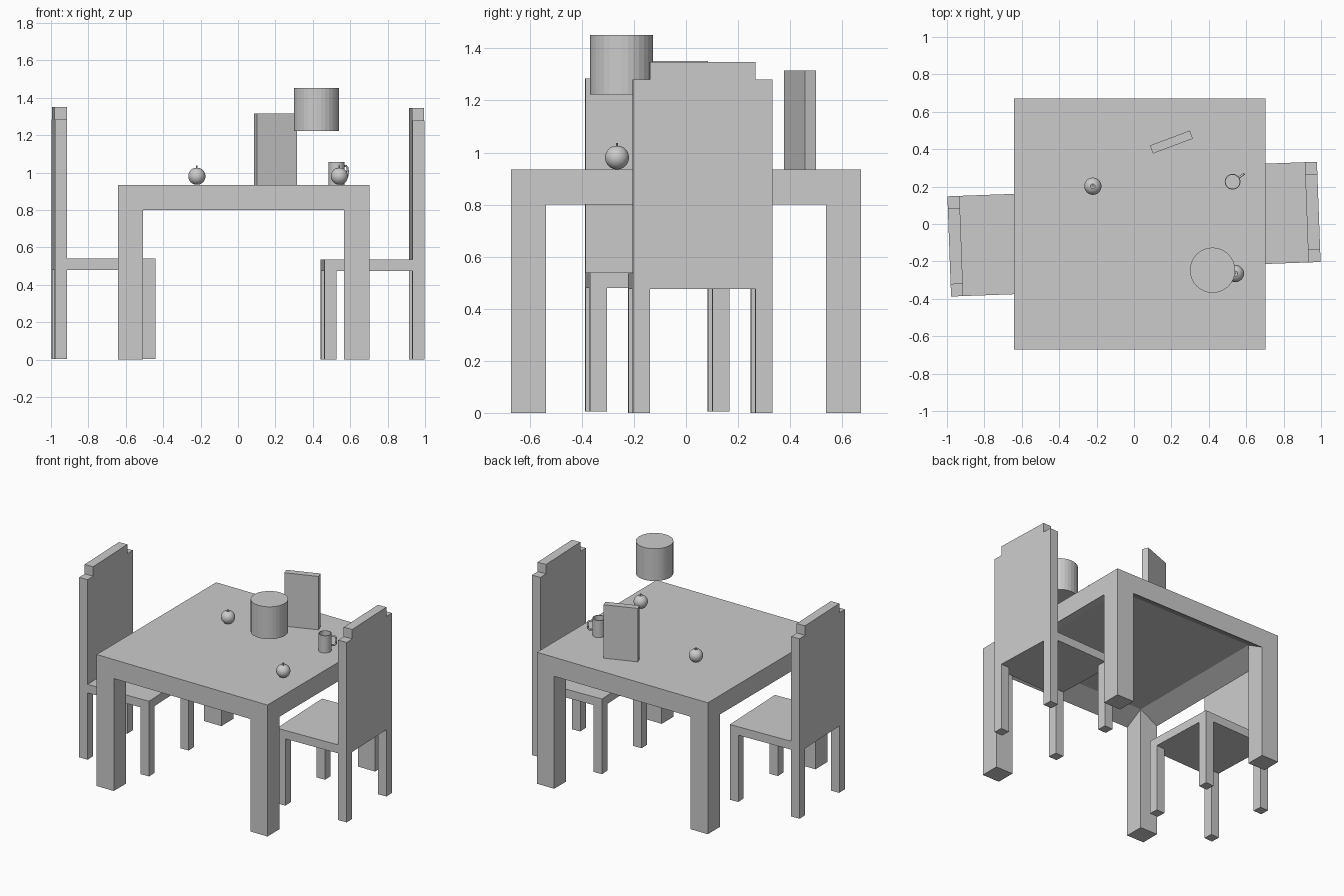
import bpy, math
from mathutils import Matrix, Vector

if "Cube" in bpy.data.objects:
    bpy.data.objects.remove(bpy.data.objects["Cube"])

grey = bpy.data.materials.new("plain grey")
grey.diffuse_color = (0.6, 0.6, 0.6, 1)
grey.use_nodes = True
grey.node_tree.nodes["Principled BSDF"].inputs["Base Color"].default_value = grey.diffuse_color


def make(name, verts, faces, matrix=None, smooth=False):
    me = bpy.data.meshes.new(name)
    me.from_pydata(verts, [], faces)
    if matrix:
        me.transform(matrix)
    me.materials.append(grey)
    ob = bpy.data.objects.new(name, me)
    bpy.context.collection.objects.link(ob)
    if smooth:
        bpy.ops.object.select_all(action='DESELECT')
        ob.select_set(True)
        bpy.context.view_layer.objects.active = ob
        bpy.ops.object.shade_smooth_by_angle(angle=math.radians(40))
    return ob


def skin(name, rings, matrix=None, smooth=False):
    """Join equal-sized closed rings into a capped solid."""
    n = len(rings[0])
    verts = [p for r in rings for p in r]
    faces = [(k * n + i, k * n + (i + 1) % n, (k + 1) * n + (i + 1) % n, (k + 1) * n + i)
             for k in range(len(rings) - 1) for i in range(n)]
    faces += [tuple(reversed(range(n))), tuple(range(len(verts) - n, len(verts)))]
    return make(name, verts, faces, matrix, smooth)


def rect(x0, x1, y0, y1, z):
    return [(x0, y0, z), (x1, y0, z), (x1, y1, z), (x0, y1, z)]


def box(name, x0, x1, y0, y1, z0, z1, matrix=None):
    return skin(name, [rect(x0, x1, y0, y1, z0), rect(x0, x1, y0, y1, z1)], matrix)


def lathe(name, profile, n, matrix, smooth=True):
    rings = [[(r * math.cos(2 * math.pi * i / n), r * math.sin(2 * math.pi * i / n), z)
              for i in range(n)] for r, z in profile]
    return skin(name, rings, matrix, smooth)


def place(x, y, z, deg=0):
    return Matrix.Translation((x, y, z)) @ Matrix.Rotation(math.radians(deg), 4, 'Z')


# Table: slab with a hollow underside that slopes in from the edge, four legs
T, L = 0.672, 0.135
table = place(0.03, 0, 0)
i = T - L
skin("table_top", [rect(-i, i, -i, i, 0.875), rect(-T, T, -T, T, 0.80),
                   rect(-T, T, -T, T, 0.935)], table)
for sx, nx in ((-1, "left"), (1, "right")):
    for sy, ny in ((-1, "front"), (1, "back")):
        xs, ys = sorted((sx * i, sx * T)), sorted((sy * i, sy * T))
        box(f"table_{ny}_{nx}_leg", *xs, *ys, 0, 0.875, table)


# Chair: faces +x locally, with a stepped backrest
def chair(name, matrix):
    h, t = 0.268, 0.065
    box(name + "_seat", -h + t, h, -h, h, 0.475, 0.535, matrix)
    for s, side in ((-1, "right"), (1, "left")):
        ys = sorted((s * (h - t), s * h))
        box(f"{name}_front_{side}_leg", h - t, h, *ys, 0, 0.475, matrix)
        box(f"{name}_back_{side}_leg", -h, -h + t, *ys, 0, 0.475, matrix)
    outline = [(-h, 0.475), (h, 0.475), (h, 1.28), (h - t, 1.28),
               (h - t, 1.347), (t - h, 1.347), (t - h, 1.28), (-h, 1.28)]
    skin(name + "_backrest", [[(x, y, z) for y, z in outline] for x in (-h, -h + t)], matrix)


chair("left_chair", place(-0.72, -0.11, 0.005, 2.1))
chair("right_chair", place(0.72, 0.055, 0, 182.1))

# Upright book
box("book", -0.114, 0.114, -0.023, 0.023, 0, 0.38, place(0.20, 0.438, 0.935, 20.5))

# Hanging lamp shade
lathe("lamp_shade", [(0.121, 1.222), (0.121, 1.452)], 32, place(0.42, -0.247, 0), False)

# Apples with a dimple and stem
for name, x, y in (("left_apple", -0.22, 0.202), ("right_apple", 0.542, -0.265)):
    m = place(x, y, 0.935)
    prof = [(0.046 * math.sin(a), 0.046 - 0.046 * math.cos(a))
            for a in (math.radians(d) for d in range(8, 165, 12))]
    lathe(name, prof + [(0.007, 0.088), (0.001, 0.084)], 32, m)
    lathe(name + "_stem", [(0.003, 0.083), (0.004, 0.102)], 8, m)

# Open mug
mug = place(0.527, 0.226, 0.935, 34)
lathe("mug", [(0.042, 0), (0.042, 0.122), (0.037, 0.122), (0.037, 0.008)], 32, mug)

# Mug handle: round bar swept along a rounded C
path = [(0.039, 0.100), (0.062, 0.100), (0.071, 0.092), (0.072, 0.070),
        (0.070, 0.048), (0.060, 0.038), (0.039, 0.036)]
rings = []
for k, (px, pz) in enumerate(path):
    a, b = path[max(k - 1, 0)], path[min(k + 1, len(path) - 1)]
    d = Vector((b[0] - a[0], 0, b[1] - a[1])).normalized()
    side = Vector((0, 1, 0))
    up = d.cross(side)
    rings.append([tuple(Vector((px, 0, pz)) + 0.006 * (math.cos(q) * side - math.sin(q) * up))
                  for q in (j * math.pi / 5 for j in range(10))])
skin("mug_handle", [r[::-1] for r in rings], mug, True)
